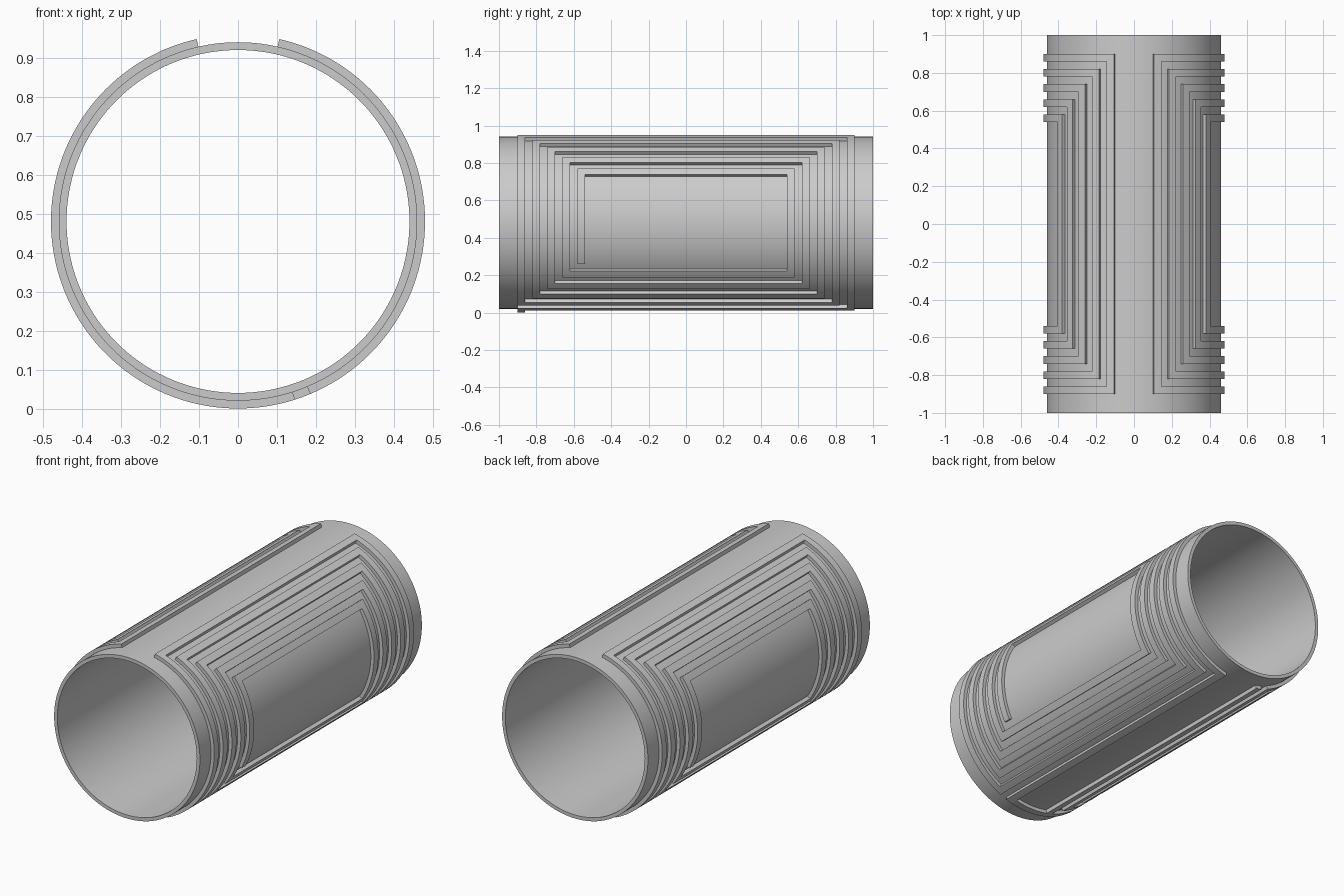
import bpy, bmesh, math

if "Cube" in bpy.data.objects:
    bpy.data.objects.remove(bpy.data.objects["Cube"])

R_IN, R_OUT, R_TRACE, CZ = 0.44, 0.46, 0.48, 0.48
W = 0.04                      # trace width, also the gap between turns
ROWS, COLS, TURNS = 31, 45, 5  # coil grid: around the tube, along the tube
A_STEP = W / R_OUT
A0 = (math.pi - ROWS * A_STEP) / 2

grey = bpy.data.materials.new("light grey")
grey.diffuse_color = (0.6, 0.6, 0.6, 1)
grey.use_nodes = True
grey.node_tree.nodes["Principled BSDF"].inputs["Base Color"].default_value = grey.diffuse_color


def finish(name, bm):
    bmesh.ops.recalc_face_normals(bm, faces=bm.faces)
    mesh = bpy.data.meshes.new(name)
    bm.to_mesh(mesh)
    bm.free()
    mesh.materials.append(grey)
    obj = bpy.data.objects.new(name, mesh)
    bpy.context.collection.objects.link(obj)
    bpy.context.view_layer.objects.active = obj
    obj.select_set(True)
    bpy.ops.object.shade_smooth_by_angle(angle=math.radians(30))
    obj.select_set(False)
    return obj


def point(r, a, y):
    """Point on a cylinder, angle measured from the bottom towards +x."""
    return (r * math.sin(a), y, CZ - r * math.cos(a))


def raise_trace(bm, r0):
    """Thicken a curved sheet outwards to the trace radius."""
    bmesh.ops.remove_doubles(bm, verts=bm.verts, dist=1e-5)
    out = bmesh.ops.extrude_face_region(bm, geom=bm.faces[:], use_keep_orig=True)
    for v in out["geom"]:
        if isinstance(v, bmesh.types.BMVert):
            v.co.x *= R_TRACE / r0
            v.co.z = CZ + (v.co.z - CZ) * R_TRACE / r0


def patch(bm, r, a0, a1, y0, y1, n):
    for i in range(n):
        s, e = a0 + (a1 - a0) * i / n, a0 + (a1 - a0) * (i + 1) / n
        bm.faces.new([bm.verts.new(point(r, a, y))
                      for a, y in ((s, y0), (e, y0), (e, y1), (s, y1))])


# Hollow tube: rectangular wall section swept around the axis
bm = bmesh.new()
SEG = 144
rings = [[bm.verts.new(point(r, 2 * math.pi * i / SEG, y)) for i in range(SEG)]
         for r, y in ((R_OUT, -1), (R_OUT, 1), (R_IN, 1), (R_IN, -1))]
for k in range(4):
    p, q = rings[k], rings[(k + 1) % 4]
    for i in range(SEG):
        j = (i + 1) % SEG
        bm.faces.new((p[i], p[j], q[j], q[i]))
finish("tube", bm)

# Rectangular spiral as a walk over grid cells (column along y, row around)
corners = []
for k in range(TURNS):
    d = 2 * k
    corners += [(max(d - 2, 0), d), (COLS - 1 - d, d),
                (COLS - 1 - d, ROWS - 1 - d), (d, ROWS - 1 - d)]
corners.append((2 * TURNS - 2, 2 * TURNS))
cells = set()
for (c0, r0), (c1, r1) in zip(corners, corners[1:]):
    for c in range(min(c0, c1), max(c0, c1) + 1):
        for r in range(min(r0, r1), max(r0, r1) + 1):
            cells.add((c, r))

BASE = 0.455  # traces are sunk slightly into the tube
for name, turn in (("right_coil", 0), ("left_coil", math.pi)):
    bm = bmesh.new()
    for c, r in sorted(cells):
        a, y = A0 + r * A_STEP, -0.9 + c * W
        patch(bm, BASE, a, a + A_STEP, y, y + W, 2)
    raise_trace(bm, BASE)
    for v in bm.verts:          # second coil is turned half way about z
        if turn:
            v.co.x, v.co.y = -v.co.x, -v.co.y
    finish(name, bm)

# Bridge under the tube joining the two coils
bm = bmesh.new()
patch(bm, BASE, -A0, A0, -0.9, -0.9 + W, 12)
raise_trace(bm, BASE)
finish("coil_bridge", bm)
